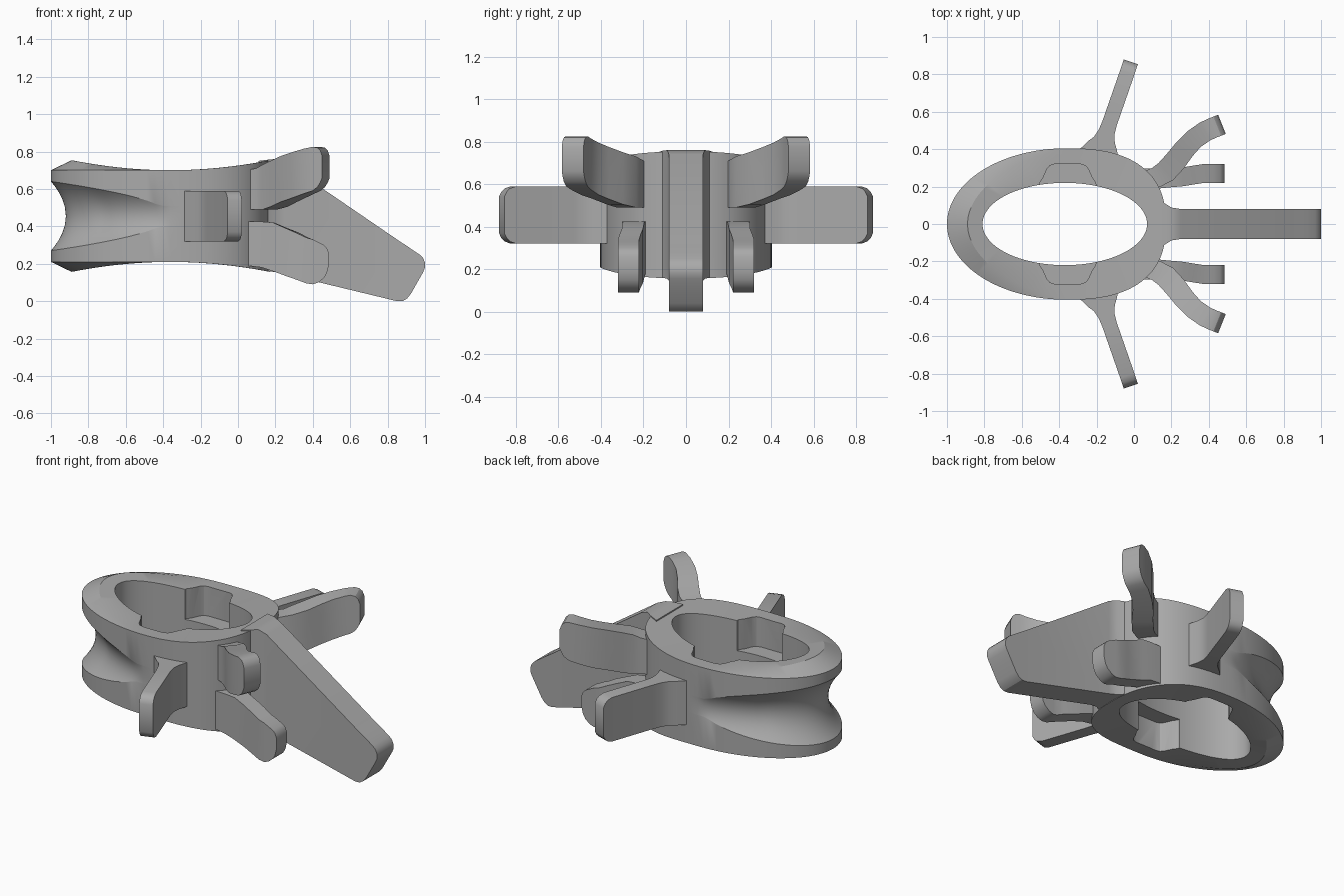
import bpy, bmesh
from math import sin, cos, pi, sqrt
from mathutils import Vector

cube = bpy.data.objects.get("Cube")
if cube:
    bpy.data.objects.remove(cube, do_unlink=True)

grey = bpy.data.materials.new("plain grey")
grey.use_nodes = True
colour = (0.4, 0.4, 0.4, 1)
grey.diffuse_color = colour
grey.node_tree.nodes["Principled BSDF"].inputs["Base Color"].default_value = colour

MID = 0.455      # height of the ring's middle plane
SEGMENTS = 96


def finish(name, bm, smooth=True):
    bmesh.ops.recalc_face_normals(bm, faces=bm.faces)
    mesh = bpy.data.meshes.new(name)
    bm.to_mesh(mesh)
    bm.free()
    obj = bpy.data.objects.new(name, mesh)
    bpy.context.collection.objects.link(obj)
    mesh.materials.append(grey)
    bpy.ops.object.select_all(action='DESELECT')
    obj.select_set(True)
    bpy.context.view_layer.objects.active = obj
    if smooth:
        bpy.ops.object.shade_smooth_by_angle(angle=0.5)
    return obj


def bridge(bm, a, b):
    for i in range(len(a)):
        j = (i + 1) % len(a)
        bm.faces.new((a[i], a[j], b[j], b[i]))


def blade(name, stations, side=1):
    """Sweep an upright slab through stations of x, y, half width, low z, high z."""
    bm = bmesh.new()
    rings = []
    for i, (x, y, half, low, high) in enumerate(stations):
        before, after = stations[max(i - 1, 0)], stations[min(i + 1, len(stations) - 1)]
        along = Vector((after[0] - before[0], after[1] - before[1])).normalized()
        off = Vector((-along.y, along.x)) * half
        rings.append([bm.verts.new((x + s * off.x, side * (y + s * off.y), z))
                      for s, z in ((-1, low), (1, low), (1, high), (-1, high))])
    for a, b in zip(rings, rings[1:]):
        bridge(bm, a, b)
    bm.faces.new(rings[0])
    bm.faces.new(rings[-1])
    return finish(name, bm)


def ring_section(angle):
    c, s = cos(angle), sin(angle)
    inner = Vector((-0.37 + 0.44 * c, 0.22 * s))
    if c < 0:
        outer = Vector((-0.36 + 0.64 * c, 0.405 * s))
    else:
        outer = Vector((-0.36 + 0.53 * c ** 0.8, 0.405 * (abs(s) ** 0.8) * (1 if s > 0 else -1)))
    left = max(-c, 0)

    def half_height(p):
        return 0.245 + 0.19 * (p.x + 0.36) ** 2

    ridge = outer.lerp(inner, 0.03 + 0.55 * left)
    rim = 0.245 if left > 0 else half_height(outer)
    upper = [(inner, half_height(inner)), (ridge, half_height(ridge)), (outer, rim)]
    # concave channel that fades out along the sides
    reach = 0.185 * max(0.3, sqrt(left))
    depth = 0.42 * min(1, left * 1.6)
    groove = []
    for i in range(13):
        u = cos(pi * i / 12)
        groove.append((outer.lerp(inner, depth * (1 - u * u)), reach * u))
    points = upper + groove + [(p, -h) for p, h in reversed(upper)]
    return [(p.x, p.y, MID + h) for p, h in points]


# Oval ring body
bm = bmesh.new()
sections = [[bm.verts.new(p) for p in ring_section(2 * pi * i / SEGMENTS)]
            for i in range(SEGMENTS)]
for i in range(SEGMENTS):
    bridge(bm, sections[i], sections[(i + 1) % SEGMENTS])
ring = finish("ring_body", bm, False)

# Pockets in the bore, above and below a central ledge
half_pocket = [(0.16, 0.1), (0.15, 0.22), (0.13, 0.25), (0.11, 0.295), (0.095, 0.312), (0.07, 0.32)]
outline = half_pocket + [(-x, y) for x, y in reversed(half_pocket)]
bm = bmesh.new()
for side in (-1, 1):
    for level in (-1, 1):
        loops = [[bm.verts.new((-0.355 + x, side * y, MID + level * h)) for x, y in outline]
                 for h in (0.065, 0.5)]
        bridge(bm, *loops)
        for loop in loops:
            bm.faces.new(loop)
cutter = finish("pocket_cutter", bm, False)
cutter.hide_render = True
cut = ring.modifiers.new("pockets", 'BOOLEAN')
cut.operation = 'DIFFERENCE'
cut.solver = 'EXACT'
cut.object = cutter
bpy.ops.object.select_all(action='DESELECT')
ring.select_set(True)
bpy.context.view_layer.objects.active = ring
bpy.ops.object.modifier_apply(modifier=cut.name)
bpy.data.objects.remove(cutter, do_unlink=True)
bpy.ops.object.shade_smooth_by_angle(angle=0.5)

# Long central fin
blade("central_fin", [
    (0.11, 0, 0.13, 0.17, 0.75), (0.165, 0, 0.11, 0.16, 0.757), (0.2, 0, 0.088, 0.155, 0.76),
    (0.25, 0, 0.08, 0.145, 0.74), (0.85, 0, 0.08, 0, 0.33), (0.88, 0, 0.08, 0, 0.31),
    (0.905, 0, 0.08, 0.015, 0.294), (0.925, 0, 0.08, 0.04, 0.28), (0.97, 0, 0.08, 0.12, 0.25),
    (0.99, 0, 0.08, 0.155, 0.23), (1, 0, 0.08, 0.18, 0.205)])

# Paired side fins and curved prongs
for side, word in ((1, "left"), (-1, "right")):
    blade(word + "_side_fin", [
        (-0.19, 0.35, 0.12, 0.32, 0.59), (-0.168, 0.42, 0.08, 0.32, 0.59),
        (-0.158, 0.45, 0.058, 0.32, 0.59), (-0.147, 0.49, 0.044, 0.32, 0.59),
        (-0.13, 0.54, 0.04, 0.32, 0.59), (-0.036, 0.81, 0.04, 0.32, 0.59),
        (-0.026, 0.84, 0.04, 0.33, 0.58), (-0.021, 0.855, 0.04, 0.345, 0.565),
        (-0.017, 0.867, 0.04, 0.37, 0.54)], side)
    blade(word + "_upper_prong", [
        (0.06, 0.23, 0.05, 0.49, 0.7), (0.12, 0.25, 0.055, 0.49, 0.71),
        (0.17, 0.28, 0.06, 0.49, 0.73), (0.22, 0.335, 0.06, 0.505, 0.75),
        (0.27, 0.4, 0.057, 0.53, 0.775), (0.32, 0.453, 0.055, 0.55, 0.795),
        (0.38, 0.495, 0.055, 0.575, 0.815), (0.42, 0.513, 0.055, 0.59, 0.825),
        (0.445, 0.523, 0.055, 0.61, 0.82), (0.46, 0.529, 0.055, 0.635, 0.805),
        (0.47, 0.533, 0.055, 0.66, 0.775)], side)
    blade(word + "_lower_prong", [
        (0.05, 0.24, 0.055, 0.19, 0.425), (0.13, 0.245, 0.055, 0.18, 0.425),
        (0.19, 0.248, 0.052, 0.16, 0.42), (0.26, 0.252, 0.05, 0.135, 0.39),
        (0.32, 0.262, 0.05, 0.115, 0.365), (0.37, 0.27, 0.05, 0.095, 0.34),
        (0.4, 0.27, 0.05, 0.09, 0.33), (0.43, 0.27, 0.05, 0.1, 0.315),
        (0.46, 0.27, 0.05, 0.125, 0.3), (0.475, 0.27, 0.05, 0.15, 0.285),
        (0.485, 0.27, 0.05, 0.19, 0.26)], side)
